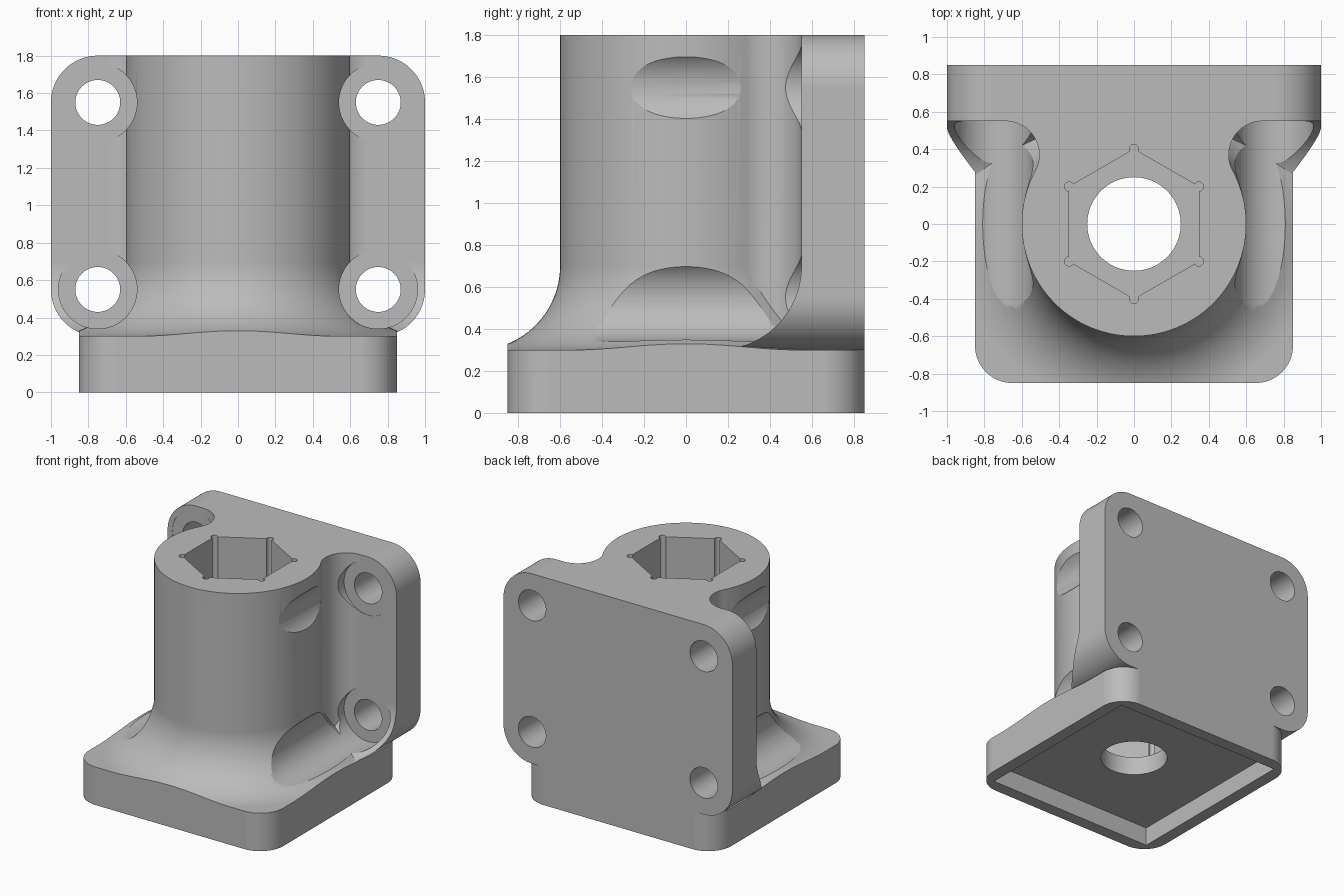
import bpy, bmesh
from math import sin, cos, pi, atan2, sqrt

cube = bpy.data.objects.get("Cube")
if cube:
    bpy.data.objects.remove(cube, do_unlink=True)

SEG = 128


def arc(cx, cy, r, a0, a1, n=32):
    """Points on an arc, angles in radians."""
    return [(cx + r * cos(a0 + (a1 - a0) * i / n),
             cy + r * sin(a0 + (a1 - a0) * i / n)) for i in range(n + 1)]


def circle(cx, cy, r, n=SEG, start=0.0):
    return arc(cx, cy, r, start, start + 2 * pi, n)[:-1]


def rounded_rect(x0, x1, y0, y1, r):
    corners = [(x1 - r, y1 - r), (x0 + r, y1 - r), (x0 + r, y0 + r), (x1 - r, y0 + r)]
    points = []
    for i, (cx, cy) in enumerate(corners):
        points += arc(cx, cy, r, i * pi / 2, (i + 1) * pi / 2, 24)
    return points


def make_object(name, bm):
    bmesh.ops.recalc_face_normals(bm, faces=bm.faces)
    mesh = bpy.data.meshes.new(name)
    bm.to_mesh(mesh)
    bm.free()
    obj = bpy.data.objects.new(name, mesh)
    bpy.context.collection.objects.link(obj)
    return obj


def prism(name, outline, lo, hi, axis="z"):
    """Extrude a flat outline along an axis."""
    place = {"x": lambda u, v, w: (w, u, v),
             "y": lambda u, v, w: (u, w, v),
             "z": lambda u, v, w: (u, v, w)}[axis]
    bm = bmesh.new()
    low = [bm.verts.new(place(u, v, lo)) for u, v in outline]
    high = [bm.verts.new(place(u, v, hi)) for u, v in outline]
    bm.faces.new(low)
    bm.faces.new(high)
    for i in range(len(low)):
        j = (i + 1) % len(low)
        bm.faces.new((low[i], low[j], high[j], high[i]))
    return make_object(name, bm)


def lathe(name, profile):
    """Revolve a radius/height profile into a closed solid."""
    bm = bmesh.new()
    rings = [[bm.verts.new((x, y, z)) for x, y in circle(0, 0, r)] for r, z in profile]
    for a, b in zip(rings, rings[1:]):
        for i in range(SEG):
            j = (i + 1) % SEG
            bm.faces.new((a[i], a[j], b[j], b[i]))
    bm.faces.new(rings[0])
    bm.faces.new(rings[-1])
    return make_object(name, bm)


def combine(obj, tool, operation):
    """Apply a boolean and discard the tool."""
    mod = obj.modifiers.new("combine", "BOOLEAN")
    mod.operation = operation
    mod.solver = "EXACT"
    mod.object = tool
    bpy.context.view_layer.update()
    graph = bpy.context.evaluated_depsgraph_get()
    mesh = bpy.data.meshes.new_from_object(obj.evaluated_get(graph))
    obj.modifiers.clear()
    obj.data = mesh
    bpy.data.objects.remove(tool, do_unlink=True)


# Square foot and flared column
flare = arc(1.0, 0.7, 0.4, 1.5 * pi, pi)
body = lathe("mounting_bracket", [(1.3, 0), (1.3, 0.3)] + flare + [(0.6, 1.8)])
combine(body, prism("foot_outline", rounded_rect(-0.85, 0.85, -0.85, 0.85, 0.2), -0.5, 2.2),
        "INTERSECT")

# Back plate with a curved toe running into the foot
toe = arc(0.15, 0.7, 0.4, 0, -pi / 2)
plate = prism("back_plate", [(0.15, 0.2), (0.85, 0.2), (0.85, 2), (0.55, 2)] + toe, -1.2, 1.2, "x")
combine(plate, prism("plate_outline", rounded_rect(-1, 1, 0.3, 1.8, 0.25), -0.5, 1.5, "y"),
        "INTERSECT")
combine(body, plate, "UNION")

# Web blending the column into the plate
r = 0.18
cy = 0.55 - r
cx = sqrt((0.6 + r) ** 2 - cy ** 2)
side = arc(cx, cy, r, pi + atan2(cy, cx), pi / 2)
side.append((cx, 0.7))
web = prism("web", side + [(-x, y) for x, y in reversed(side)], 0.2, 1.8)
combine(body, web, "UNION")

# Bolt holes and the tool clearance in front of them
for x in (-0.75, 0.75):
    for z in (0.55, 1.55):
        combine(body, prism("clearance", circle(x, z, 0.21, 96), -2, 0.553, "y"), "DIFFERENCE")
        combine(body, prism("bolt_hole", circle(x, z, 0.12, 64), 0.3, 2, "y"), "DIFFERENCE")

# Underside pocket, through bore and hexagonal socket
pocket = [(-0.75, -0.75), (0.75, -0.75), (0.75, 0.75), (-0.75, 0.75)]
combine(body, prism("pocket", pocket, -1, 0.15), "DIFFERENCE")
combine(body, prism("bore", circle(0, 0, 0.25, 96), -1, 2.5), "DIFFERENCE")
hexagon = circle(0, 0, 0.4, 6, pi / 2)
combine(body, prism("socket", hexagon, 0.3, 2.5), "DIFFERENCE")
for x, y in hexagon:
    combine(body, prism("corner_relief", circle(x, y, 0.025, 20), 0.3, 2.5), "DIFFERENCE")

# Colour
grey = bpy.data.materials.new("plain_grey")
grey.use_nodes = True
colour = (0.5, 0.5, 0.5, 1)
grey.diffuse_color = colour
grey.node_tree.nodes["Principled BSDF"].inputs["Base Color"].default_value = colour
body.data.materials.clear()
body.data.materials.append(grey)
for face in body.data.polygons:
    face.material_index = 0

# Smooth curves, crisp edges and flat faces
bpy.ops.object.select_all(action="DESELECT")
body.select_set(True)
bpy.context.view_layer.objects.active = body
bpy.ops.object.shade_smooth_by_angle(angle=0.45)
weighted = body.modifiers.new("weighted_normals", "WEIGHTED_NORMAL")
weighted.keep_sharp = True
